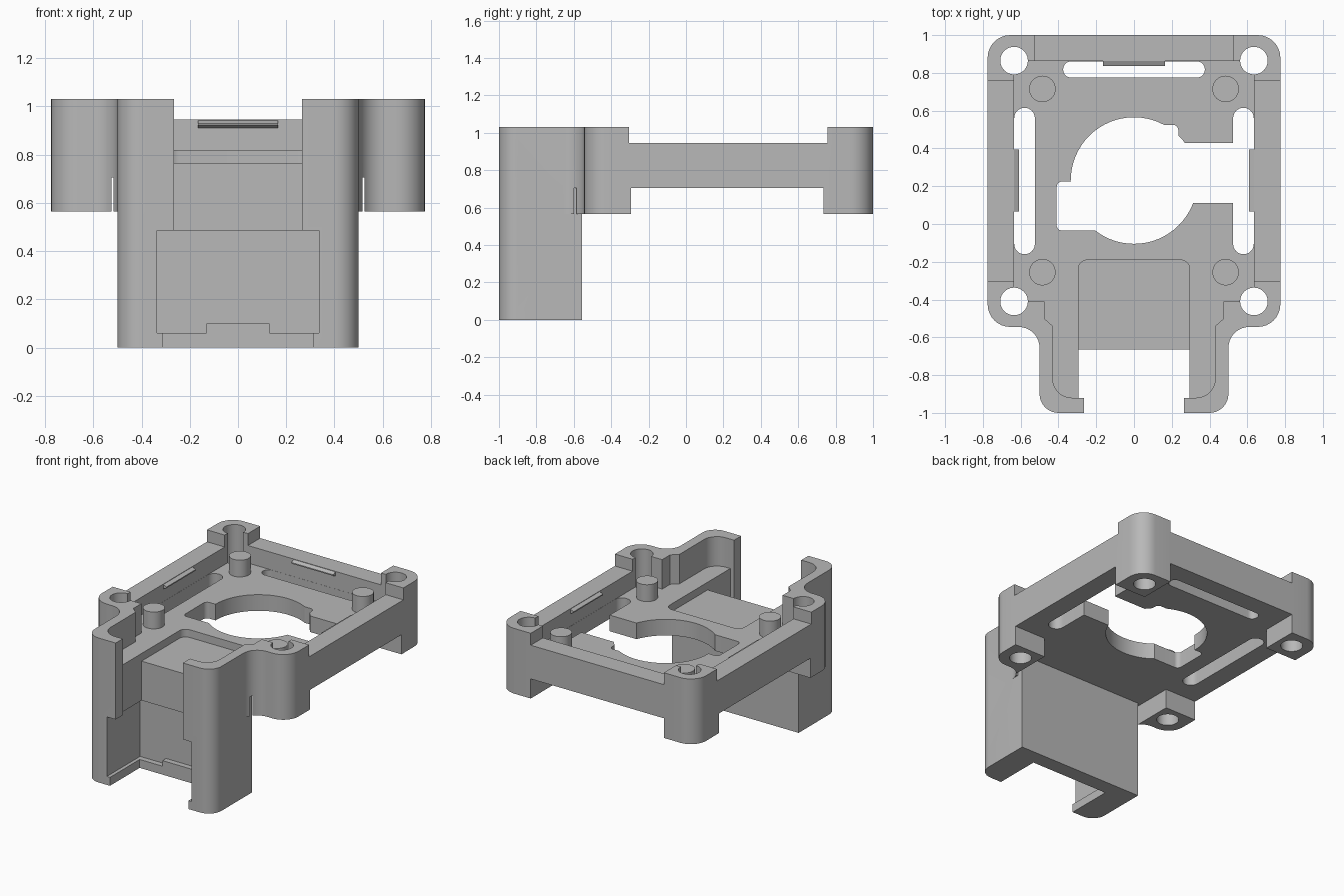
import bpy, bmesh, math
from mathutils import Vector

if "Cube" in bpy.data.objects:
    bpy.data.objects.remove(bpy.data.objects["Cube"])

grey = bpy.data.materials.new("plain grey")
grey.use_nodes = True
grey.diffuse_color = (0.48, 0.48, 0.48, 1)
grey.node_tree.nodes["Principled BSDF"].inputs["Base Color"].default_value = grey.diffuse_color


def rounded(points, steps=8):
    """Turn (x, y, radius) corners into a filleted outline."""
    out = []
    for i, (x, y, r) in enumerate(points):
        p = Vector((x, y))
        if r == 0:
            out.append(p)
            continue
        a = (Vector(points[i - 1][:2]) - p).normalized()
        b = (Vector(points[(i + 1) % len(points)][:2]) - p).normalized()
        half = a.angle(b) / 2
        centre = p + (a + b).normalized() * (r / math.sin(half))
        start = p + a * (r / math.tan(half)) - centre
        end = p + b * (r / math.tan(half)) - centre
        sweep = math.pi - 2 * half
        for k in range(steps + 1):
            t = k / steps
            out.append(centre + (start * math.sin((1 - t) * sweep)
                                 + end * math.sin(t * sweep)) / math.sin(sweep))
    return out


def mirrored(half):
    return half + [(-x, y, r) for x, y, r in reversed(half)]


def prism(name, outline, z0, z1):
    bm = bmesh.new()
    face = bm.faces.new([bm.verts.new((p[0], p[1], z0)) for p in outline])
    top = bmesh.ops.extrude_face_region(bm, geom=[face])["geom"]
    bmesh.ops.translate(bm, vec=(0, 0, z1 - z0),
                        verts=[g for g in top if isinstance(g, bmesh.types.BMVert)])
    bmesh.ops.recalc_face_normals(bm, faces=bm.faces)
    mesh = bpy.data.meshes.new(name)
    bm.to_mesh(mesh)
    bm.free()
    mesh.materials.append(grey)
    obj = bpy.data.objects.new(name, mesh)
    bpy.context.collection.objects.link(obj)
    return obj


def block(name, x0, x1, y0, y1, z0, z1, r=0):
    return prism(name, rounded([(x0, y0, r), (x1, y0, r), (x1, y1, r), (x0, y1, r)]), z0, z1)


def disc(name, x, y, r, z0, z1, n=40):
    ring = [(x + r * math.cos(math.tau * i / n), y + r * math.sin(math.tau * i / n))
            for i in range(n)]
    return prism(name, ring, z0, z1)


def combine(target, tool, operation="DIFFERENCE"):
    mod = target.modifiers.new("shape", "BOOLEAN")
    mod.operation, mod.solver, mod.object = operation, "EXACT", tool
    bpy.context.view_layer.objects.active = target
    bpy.ops.object.modifier_apply(modifier=mod.name)
    bpy.data.objects.remove(tool)


# Full-height frame with rounded corners and two front arms
body = prism("bracket_body", rounded(mirrored([
    (0.265, -1, 0), (0.5, -1, 0.1), (0.5, -0.545, 0.11),
    (0.775, -0.545, 0.12), (0.775, 1, 0.12)])), 0.565, 1.03)


def cut(*args):
    combine(body, block("cutter", *args))


# Underside clearance that leaves four corner feet
cut(-0.9, 0.9, -0.295, 0.735, 0.4, 0.705)
cut(-0.525, 0.525, -0.6, 1.1, 0.4, 0.705)

# Lower front column
column = prism("column", rounded(mirrored([(0.265, -1, 0), (0.5, -1, 0.1), (0.5, -0.555, 0)])),
               0, 0.76)
combine(body, column, "UNION")

# Tray interior, open at the front
tray = prism("cutter", rounded(mirrored([
    (0.265, -1.1, 0), (0.265, -0.92, 0), (0.43, -0.92, 0.1), (0.43, -0.54, 0),
    (0.475, -0.5, 0), (0.475, -0.41, 0), (0.635, -0.41, 0), (0.635, 0.862, 0)])), 0.82, 1.2)
combine(body, tray)

# Lower the rim between the corner posts
for s in (-1, 1):
    x0, x1 = sorted((s * 0.58, s * 0.9))
    cut(x0, x1, -0.305, 0.757, 0.945, 1.2)
cut(-0.525, 0.525, 0.8, 1.1, 0.945, 1.2)

# Front bay: shallow pocket, vertical channel, widened chamber and foot opening
cut(-0.295, 0.295, -0.75, -0.19, 0.765, 1.2, 0.05)
cut(-0.295, 0.295, -0.92, -0.665, -0.1, 1.2)
cut(-0.265, 0.265, -1.1, -0.9, -0.1, 1.2)
cut(-0.335, 0.335, -1.1, -0.625, 0.06, 0.485)
cut(-0.31, 0.31, -1.1, -0.665, -0.1, 0.08)

# Central opening with side notches
combine(body, disc("cutter", 0, 0.23, 0.335, 0.6, 0.9, 64))
cut(-0.41, -0.1, -0.035, 0.225, 0.6, 0.9, 0.03)
cut(0.05, 0.235, 0.3, 0.525, 0.6, 0.9, 0.03)
cut(0.15, 0.58, 0.11, 0.43, 0.6, 0.9, 0.02)

# Slots beside the rim
cut(-0.375, 0.375, 0.775, 0.861, 0.6, 0.9, 0.042)
for s in (-1, 1):
    x0, x1 = sorted((s * 0.525, s * 0.634))
    cut(x0, x1, -0.16, 0.615, 0.6, 0.9, 0.054)

# Screw holes through the corners
for s in (-1, 1):
    for y in (-0.41, 0.865):
        combine(body, disc("cutter", s * 0.635, y, 0.073, 0.4, 1.2))

# Raised stop at the foot of the chamber
stop = block("chamber_stop", -0.13, 0.13, -0.665, -0.62, 0.05, 0.1)

# Locating pins
parts = [body, stop]
for s, side in ((-1, "right"), (1, "left")):
    for y, end in ((-0.255, "front"), (0.715, "back")):
        parts.append(disc(f"{end}_{side}_pin", s * 0.485, y, 0.07, 0.8, 0.94))


def clip(name, x, y, turn):
    """Wedge-shaped snap ridge along the inside of a rim wall."""
    obj = prism(name, [(0, 0.942), (-0.025, 0.93), (-0.025, 0.922), (0, 0.91)], -0.165, 0.165)
    for v in obj.data.vertices:
        d, z, along = v.co
        v.co = (x + d * math.cos(turn) - along * math.sin(turn),
                y + d * math.sin(turn) + along * math.cos(turn), z)
    bm = bmesh.new()
    bm.from_mesh(obj.data)
    bmesh.ops.recalc_face_normals(bm, faces=bm.faces)
    bm.to_mesh(obj.data)
    bm.free()
    return obj


parts += [clip("back_clip", 0, 0.862, math.pi / 2),
          clip("left_clip", 0.635, 0.23, 0),
          clip("right_clip", -0.635, 0.23, math.pi)]

# Smooth the round surfaces, keep the edges crisp
bpy.ops.object.select_all(action="DESELECT")
for obj in parts:
    obj.select_set(True)
bpy.context.view_layer.objects.active = body
bpy.ops.object.shade_smooth_by_angle(angle=math.radians(30))
